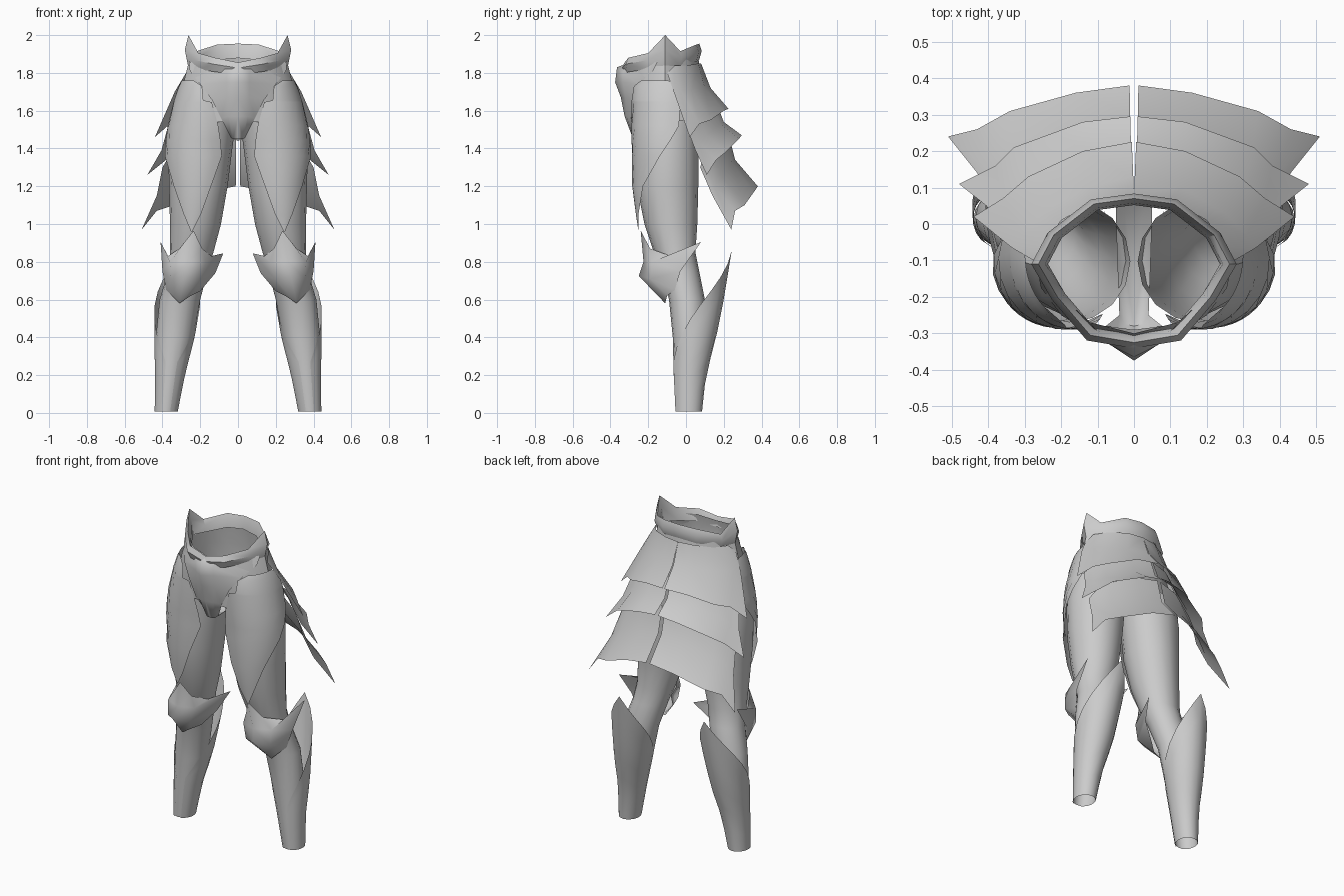
import bpy, math

steel = bpy.data.materials.new("steel_grey")
steel.diffuse_color = (0.6, 0.6, 0.6, 1)


def lerp(a, b, f):
    return a + (b - a) * f


def sheet(name, rows, closed=False, angle=35):
    """Loft a surface through rows of points and mirror it across x = 0."""
    n = len(rows[0])
    verts = [p for row in rows for p in row]
    faces = []
    for r in range(len(rows) - 1):
        for c in range(n if closed else n - 1):
            d = (c + 1) % n
            faces.append((r * n + c, r * n + d, (r + 1) * n + d, (r + 1) * n + c))
    mesh = bpy.data.meshes.new(name)
    mesh.from_pydata(verts, [], faces)
    mesh.materials.append(steel)
    ob = bpy.data.objects.new(name, mesh)
    bpy.context.collection.objects.link(ob)
    bpy.ops.object.select_all(action='DESELECT')
    ob.select_set(True)
    bpy.context.view_layer.objects.active = ob
    bpy.ops.object.shade_smooth_by_angle(angle=math.radians(angle))
    mod = ob.modifiers.new("mirror", 'MIRROR')
    mod.use_clip = True
    mod.merge_threshold = 0.002
    return ob


def on_ring(table, z, deg, off=0.0):
    """Point on an elliptical limb; 0 degrees is front, 90 is outward."""
    i = 0
    while i < len(table) - 2 and z > table[i + 1][0]:
        i += 1
    a, b = table[i], table[i + 1]
    f = (z - a[0]) / (b[0] - a[0])
    x0, x1, y0, y1 = (lerp(a[k], b[k], f) for k in range(1, 5))
    t = math.radians(deg)
    return ((x0 + x1) / 2 + ((x1 - x0) / 2 + off) * math.sin(t),
            (y0 + y1) / 2 - ((y1 - y0) / 2 + off) * math.cos(t), z)


# Legs: height, x range, y range (the last ring only guides the thigh plate)
LEG = [(.008, .32, .44, -.055, .08), (.2, .285, .435, -.065, .09),
       (.4, .235, .435, -.07, .105), (.6, .2, .415, -.09, .1),
       (.75, .16, .37, -.13, .07), (.85, .13, .36, -.17, .05),
       (1.0, .09, .36, -.22, .06), (1.2, .055, .365, -.26, .065),
       (1.4, .03, .37, -.265, .065), (1.55, .01, .345, -.27, .065),
       (1.72, .01, .295, -.26, .08)]
sheet("leg", [[on_ring(LEG, r[0], k * 22.5) for k in range(16)] for r in LEG[:-1]],
      closed=True)

# Thigh plate: height, start angle, end angle, stand-off
THIGH = [(.96, 4, 6, .045), (1.05, -8, 22, .035), (1.2, -22, 46, .025),
         (1.36, -38, 78, .022), (1.44, -32, 95, .022), (1.52, -24, 110, .022),
         (1.645, -8, 110, .025), (1.655, 7, 109, .025), (1.73, 14, 100, .022),
         (1.76, 36, 88, .015)]
sheet("thigh_plate", [[on_ring(LEG, z, lerp(a, b, k / 8), o) for k in range(9)]
                      for z, a, b, o in THIGH])

# Calf guard: wraps the back, rising to a point behind the knee
CALF = [(.008, .318, .442, -.06, .085), (.2, .28, .44, -.07, .105),
        (.4, .228, .445, -.078, .16), (.6, .193, .443, -.1, .2),
        (.86, .155, .435, -.1, .242)]
rows = []
for r in range(7):
    row = []
    for k in range(17):
        deg = 20 + 20 * k
        top = .86 - .59 * (abs(deg - 180) / 160) ** 1.02
        row.append(on_ring(CALF, lerp(.008, top, r / 6), deg))
    rows.append(row)
sheet("calf_guard", rows)

# Knee guard with swept side wings
sheet("knee_guard", [
    [(.14, -.1, .83), (.19, -.19, .87), (.235, -.24, .965), (.31, -.19, .87), (.37, -.08, .83)],
    [(.078, .04, .845), (.17, -.19, .8), (.265, -.225, .8), (.36, -.18, .8), (.41, .08, .905)],
    [(.12, -.04, .74), (.195, -.2, .71), (.28, -.25, .725), (.355, -.19, .71), (.4, -.03, .75)],
    [(.2, -.08, .645), (.25, -.12, .62), (.31, -.11, .58), (.35, -.1, .62), (.38, -.06, .65)],
], angle=75)

# Hip shell
sheet("hip_shell", [
    [(0, -.3, 1.84), (.12, -.27, 1.86), (.22, -.18, 1.87), (.255, -.11, 1.88),
     (.195, 0, 1.88), (.095, .05, 1.88), (0, .065, 1.88)],
    [(0, -.32, 1.75), (.13, -.285, 1.75), (.25, -.2, 1.76), (.285, -.11, 1.76),
     (.22, .0, 1.76), (.12, .06, 1.76), (0, .085, 1.76)],
    [(0, -.31, 1.66), (.14, -.275, 1.66), (.26, -.21, 1.66), (.315, -.1, 1.66),
     (.25, .0, 1.66), (.14, .065, 1.65), (0, .09, 1.65)],
    [(0, -.29, 1.54), (.14, -.272, 1.54), (.27, -.215, 1.54), (.34, -.1, 1.54),
     (.29, .02, 1.54), (.16, .066, 1.54), (0, .08, 1.54)],
])

# Belt: outline x, y, top height, bottom height
BELT = [(0, -.325, 1.855, 1.79), (.12, -.305, 1.88, 1.805), (.21, -.2, 1.905, 1.82),
        (.262, -.11, 2.0, 1.825), (.22, -.03, 1.915, 1.835), (.11, .055, 1.95, 1.86),
        (0, .07, 1.955, 1.87)]


def belt_row(scale, f):
    return [(x * scale, -.11 + (y + .11) * scale, lerp(zb, zt, f))
            for x, y, zt, zb in BELT]


sheet("belt", [belt_row(.9, .1), belt_row(.93, .6), belt_row(1, 1),
               belt_row(1.075, .55), belt_row(1.0, 0)], angle=40)

# Groin plate with a ridged boss at the top
sheet("groin_plate", [
    [(0, -.325, 1.845), (.07, -.32, 1.83), (.26, -.15, 1.86)],
    [(0, -.365, 1.83), (.06, -.335, 1.8), (.255, -.175, 1.81)],
    [(0, -.375, 1.75), (.06, -.335, 1.75), (.2, -.25, 1.74)],
    [(0, -.345, 1.67), (.06, -.32, 1.67), (.14, -.285, 1.66)],
    [(0, -.325, 1.57), (.05, -.315, 1.57), (.09, -.29, 1.56)],
    [(0, -.28, 1.45), (.025, -.275, 1.45), (.04, -.25, 1.46)],
    [(0, -.12, 1.44), (.025, -.12, 1.45), (.045, -.12, 1.47)],
    [(0, .03, 1.52), (.025, .03, 1.52), (.05, .03, 1.53)],
    [(0, .08, 1.56), (.025, .08, 1.56), (.05, .078, 1.56)],
], angle=45)

# Rear skirt: three overlapping tiers, each flaring to an outer point
sheet("skirt_upper", [
    [(0, .08, 1.85), (.1, .065, 1.85), (.2, .01, 1.84), (.25, -.06, 1.84), (.275, -.1, 1.8)],
    [(.002, .13, 1.72), (.13, .1, 1.72), (.25, .03, 1.71), (.31, -.03, 1.71), (.335, -.065, 1.7)],
    [(.006, .225, 1.61), (.14, .2, 1.6), (.29, .13, 1.55), (.36, .07, 1.53), (.44, .02, 1.46)]])
sheet("skirt_middle", [
    [(.006, .155, 1.66), (.13, .125, 1.65), (.26, .055, 1.6), (.33, .02, 1.56), (.37, .0, 1.52)],
    [(.008, .2, 1.54), (.14, .18, 1.53), (.3, .11, 1.47), (.36, .07, 1.43), (.405, .05, 1.39)],
    [(.01, .295, 1.47), (.14, .28, 1.45), (.33, .21, 1.38), (.38, .16, 1.34), (.48, .11, 1.26)]])
sheet("skirt_lower", [
    [(.01, .22, 1.5), (.14, .2, 1.48), (.3, .13, 1.42), (.37, .09, 1.35), (.4, .075, 1.3)],
    [(.01, .26, 1.34), (.15, .245, 1.32), (.32, .19, 1.25), (.4, .15, 1.2), (.43, .14, 1.15)],
    [(.012, .38, 1.2), (.16, .36, 1.17), (.34, .31, 1.1), (.43, .26, 1.07), (.51, .24, .97)]])
